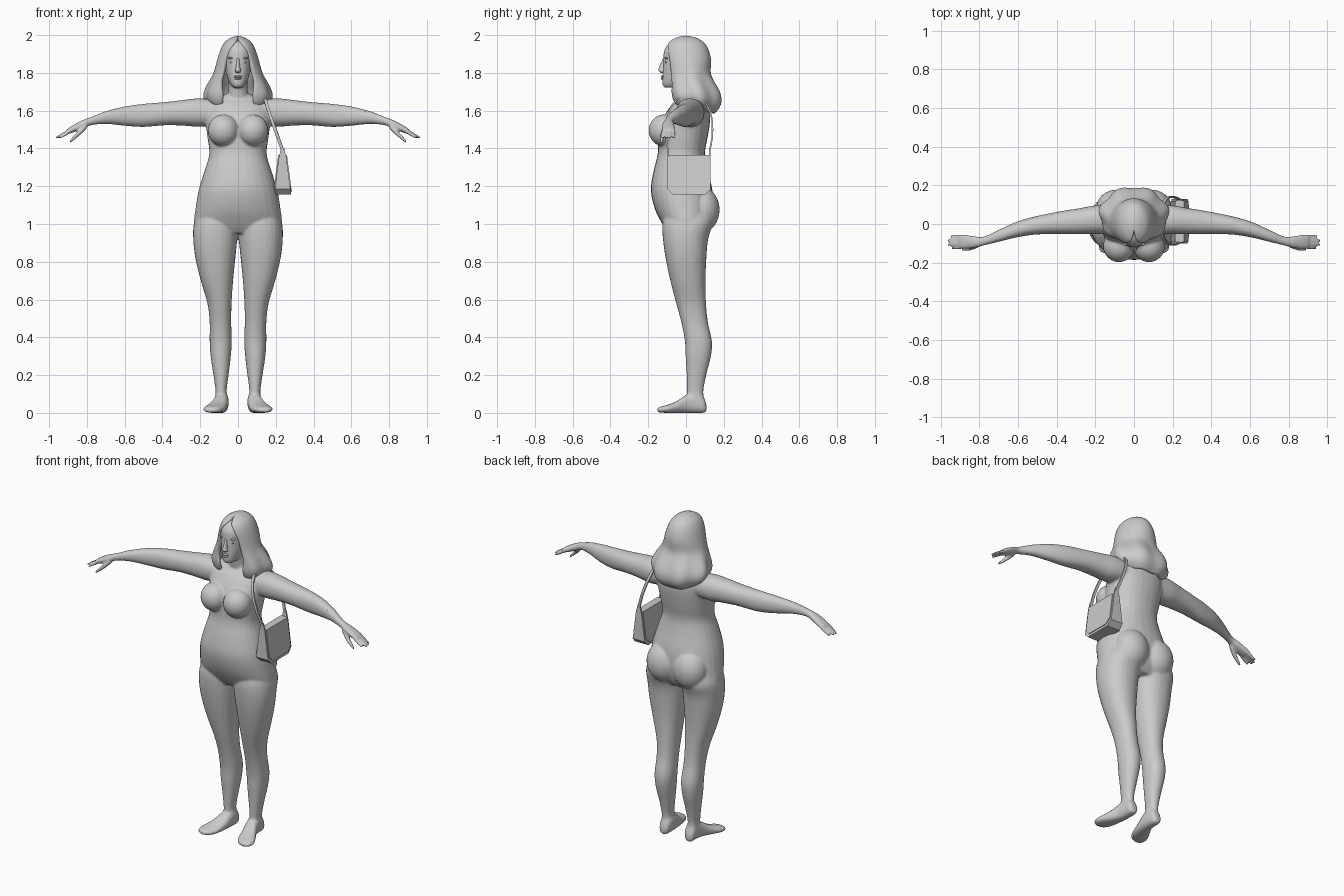
import bpy, bmesh, math
from mathutils import Vector, Matrix

if "Cube" in bpy.data.objects:
    bpy.data.objects.remove(bpy.data.objects["Cube"])

grey = bpy.data.materials.new("plain grey")
grey.diffuse_color = (0.6, 0.6, 0.6, 1)
grey.use_nodes = True
grey.node_tree.nodes["Principled BSDF"].inputs["Base Color"].default_value = grey.diffuse_color


def spline(rings, steps):
    """Smoothly resample a list of equal-length tuples."""
    out = []
    for i in range(len(rings) - 1):
        a, b, c, d = (rings[max(0, min(len(rings) - 1, i + k))] for k in (-1, 0, 1, 2))
        for s in range(steps):
            t = s / steps
            out.append([0.5 * (2*q + (r-p)*t + (2*p-5*q+4*r-e)*t*t + (3*q-p-3*r+e)*t**3)
                        for p, q, r, e in zip(a, b, c, d)])
    return out + [list(rings[-1])]


def loft(bm, axis, rings, n=28, power=2.2, mirror=False, steps=4):
    """Rings are (position on axis, u0, u1, v0, v1), skinned as rounded sections."""
    for side in ((1, -1) if mirror else (1,)):
        loops = []
        for t, u0, u1, v0, v1 in spline(rings, steps):
            loop = []
            for k in range(n):
                a = 2 * math.pi * k / n
                c, s = math.cos(a), math.sin(a)
                u = (u0+u1)/2 + (u1-u0)/2 * math.copysign(abs(c)**(2/power), c)
                v = (v0+v1)/2 + (v1-v0)/2 * math.copysign(abs(s)**(2/power), s)
                x, y, z = {"x": (t, u, v), "y": (u, t, v), "z": (u, v, t)}[axis]
                loop.append(bm.verts.new((x * side, y, z)))
            loops.append(loop)
        faces = [bm.faces.new((p[k], p[(k+1) % n], q[(k+1) % n], q[k]))
                 for p, q in zip(loops, loops[1:]) for k in range(n)]
        faces += [bm.faces.new(loops[0]), bm.faces.new(loops[-1])]
        bmesh.ops.recalc_face_normals(bm, faces=faces)


def ball(bm, centre, size, mirror=False):
    for side in ((1, -1) if mirror else (1,)):
        m = Matrix.Translation((centre[0]*side, centre[1], centre[2])) @ Matrix.Diagonal((*size, 1))
        bmesh.ops.create_uvsphere(bm, u_segments=24, v_segments=16, radius=1, matrix=m)


def finish(name, bm, smooth=True):
    me = bpy.data.meshes.new(name)
    bm.to_mesh(me)
    bm.free()
    me.materials.append(grey)
    ob = bpy.data.objects.new(name, me)
    bpy.context.collection.objects.link(ob)
    for f in me.polygons:
        f.use_smooth = smooth
    return ob


# Body: overlapping lofted parts blended into one skin
bm = bmesh.new()
# torso
loft(bm, "z", [
    (0.95, -.20, .20, -.09, .10), (1.0, -.232, .232, -.125, .13), (1.08, -.225, .225, -.165, .145),
    (1.18, -.208, .208, -.186, .14), (1.28, -.178, .178, -.172, .115), (1.37, -.152, .152, -.15, .10),
    (1.46, -.162, .162, -.145, .115), (1.55, -.172, .172, -.125, .128), (1.62, -.165, .165, -.085, .125),
    (1.66, -.125, .125, -.045, .105), (1.69, -.06, .06, -.02, .08)])
ball(bm, (.078, -.115, 1.495), (.082, .083, .085), True)   # breasts
ball(bm, (.09, .085, 1.075), (.105, .093, .12), True)      # buttocks
# neck and head
loft(bm, "z", [(1.6, -.07, .07, -.03, .09), (1.7, -.052, .052, -.05, .07), (1.8, -.05, .05, -.06, .07)])
loft(bm, "z", [
    (1.722, -.022, .022, -.115, -.05), (1.74, -.04, .04, -.125, .0), (1.775, -.056, .056, -.125, .05),
    (1.82, -.068, .068, -.122, .08), (1.87, -.074, .074, -.12, .09), (1.92, -.07, .07, -.115, .085),
    (1.96, -.05, .05, -.085, .06), (1.975, -.025, .025, -.04, .03)])
# legs
loft(bm, "z", [
    (.08, .055, .12, .005, .095), (.12, .06, .119, .006, .092), (.2, .05, .13, .004, .107),
    (.3, .038, .145, -.002, .132), (.38, .033, .15, -.006, .137), (.48, .036, .15, -.025, .116),
    (.58, .034, .162, -.052, .106), (.7, .026, .197, -.083, .103), (.82, .014, .226, -.108, .108),
    (.92, .004, .237, -.122, .117), (1.0, .0, .234, -.125, .14), (1.06, .02, .21, -.11, .13)], mirror=True)
# feet, turned slightly outwards
loft(bm, "y", [
    (-.152, .125, .155, .006, .022), (-.138, .095, .178, .002, .032), (-.10, .072, .182, 0, .042),
    (-.05, .06, .158, 0, .062), (.0, .052, .132, 0, .095), (.05, .05, .122, 0, .115),
    (.09, .055, .118, 0, .09), (.108, .07, .105, .008, .045)], power=2.4, mirror=True)
# arms and palms
loft(bm, "x", [
    (.10, -.05, .10, 1.53, 1.655), (.2, -.052, .096, 1.515, 1.665), (.28, -.052, .082, 1.52, 1.658),
    (.38, -.052, .066, 1.523, 1.646), (.5, -.054, .042, 1.514, 1.636), (.6, -.068, .014, 1.52, 1.622),
    (.7, -.092, -.03, 1.53, 1.597), (.78, -.112, -.066, 1.522, 1.566), (.83, -.125, -.062, 1.501, 1.546),
    (.88, -.129, -.055, 1.482, 1.519), (.905, -.128, -.056, 1.475, 1.502)], mirror=True)
# fingers
for y0, y1, tip in ((-.118, -.126, .945), (-.101, -.107, .967), (-.084, -.084, .966), (-.066, -.062, .95)):
    rings = []
    for k, r in ((0, .011), (.5, .0105), (1, .006)):
        x, y, z = .885 + (tip-.885)*k, y0 + (y1-y0)*k, 1.495 - .04*k
        rings.append((x, y-r, y+r, z-r, z+r))
    loft(bm, "x", rings, n=12, mirror=True)
# thumbs
loft(bm, "x", [(.80, -.12, -.09, 1.505, 1.535), (.84, -.136, -.106, 1.467, 1.498),
               (.875, -.139, -.117, 1.438, 1.462), (.893, -.137, -.123, 1.426, 1.44)], n=12, mirror=True)
body = finish("body", bm)
mod = body.modifiers.new("blend", "REMESH")
mod.mode, mod.voxel_size, mod.use_smooth_shade = "VOXEL", 0.0065, True
mod = body.modifiers.new("soften", "SMOOTH")
mod.factor, mod.iterations = 0.5, 6
mod = body.modifiers.new("reduce", "DECIMATE")
mod.ratio = 0.3

# Nose
bm = bmesh.new()
loft(bm, "z", [(1.80, -.012, .012, -.135, -.10), (1.812, -.017, .017, -.146, -.10),
               (1.825, -.012, .012, -.144, -.10), (1.875, -.007, .007, -.124, -.10)], n=12)
finish("nose", bm)
# Lips
bm = bmesh.new()
ball(bm, (0, -.123, 1.781), (.021, .010, .006))
ball(bm, (0, -.123, 1.770), (.018, .011, .006))
finish("lips", bm)
# Eyes and brows
bm = bmesh.new()
ball(bm, (.03, -.104, 1.857), (.014, .009, .007), True)
ball(bm, (.032, -.103, 1.878), (.022, .011, .006), True)
finish("eyes_and_brows", bm)

# Hair: an open-fronted shell with wavy ends; (height, half width, front, back, gap in degrees)
bm = bmesh.new()
rows = spline([
    (1.99, .03, -.045, .045, 2), (1.968, .066, -.09, .088, 12), (1.93, .09, -.115, .117, 28),
    (1.87, .11, -.118, .133, 38), (1.80, .13, -.11, .132, 38), (1.745, .16, -.105, .16, 34),
    (1.69, .182, -.105, .192, 28), (1.645, .172, -.092, .188, 30), (1.61, .13, -.065, .15, 38)], 3)
N, loops = 40, []
for z, w, yf, yb, gap in rows:
    g, loop = math.radians(gap), []
    wave = 0.05 * max(0, min(1, (1.82 - z) / .1))
    for k in range(N + 1):
        a = g + (2*math.pi - 2*g) * k / N
        r = 1 + wave * (math.cos(7 * a) - .3)
        drop = .03 * max(0, -math.cos(a)) * max(0, min(1, (1.72 - z) / .1))
        loop.append(bm.verts.new((w*r*math.sin(a), (yf+yb)/2 - (yb-yf)/2*r*math.cos(a), z - drop)))
    loops.append(loop)
for p, q in zip(loops, loops[1:]):
    for k in range(N):
        bm.faces.new((p[k], q[k], q[k+1], p[k+1]))
top = bm.verts.new((0, 0, 1.998))
for k in range(N):
    bm.faces.new((top, loops[0][k], loops[0][k+1]))
bm.faces.new((top, loops[0][N], loops[0][0]))
bmesh.ops.recalc_face_normals(bm, faces=bm.faces[:])
crown = max(bm.faces, key=lambda f: f.calc_center_median().z)
if crown.normal.z < 0:
    bmesh.ops.reverse_faces(bm, faces=bm.faces[:])
hair = finish("hair", bm)
mod = hair.modifiers.new("thickness", "SOLIDIFY")
mod.thickness, mod.offset = 0.025, -1
hair.modifiers.new("rounding", "SUBSURF").levels = 1


def bag_shell(name, outline, taper, cx=.236):
    """Side outline in y,z, widened in x by a height rule."""
    bm = bmesh.new()
    sides = [[bm.verts.new((cx + s*taper(z), y, z)) for y, z in outline] for s in (-1, 1)]
    for loop in sides:
        bm.faces.new(loop)
    for k in range(len(outline)):
        j = (k + 1) % len(outline)
        bm.faces.new((sides[0][k], sides[0][j], sides[1][j], sides[1][k]))
    bmesh.ops.recalc_face_normals(bm, faces=bm.faces[:])
    return finish(name, bm, False)


# Shoulder bag, its raised side panels and end tabs
def width(z):
    return .019 + .026 * (1.36 - z) / .2


bag_shell("bag", [(-.10, 1.36), (-.10, 1.185), (-.07, 1.155), (.10, 1.155), (.13, 1.185), (.13, 1.36)], width)
bag_shell("bag_panels", [(-.09, 1.365), (-.09, 1.20), (-.06, 1.17), (.09, 1.17), (.12, 1.20), (.12, 1.365)],
          lambda z: width(z) + .005)
for name, y in (("front_tab", -.10), ("back_tab", .122)):
    bag_shell(name, [(y, 1.35), (y + .008, 1.35), (y + .008, 1.405), (y, 1.405)],
              lambda z: .02 if z < 1.38 else .008)

# Shoulder strap: a flat ribbon over the shoulder
path = spline([(.236, -.096, 1.39), (.20, -.108, 1.49), (.165, -.092, 1.59), (.145, -.05, 1.655),
               (.14, .02, 1.682), (.148, .09, 1.655), (.17, .132, 1.58), (.205, .14, 1.48), (.236, .126, 1.39)], 4)
bm, loops = bmesh.new(), []
for i, p in enumerate(path):
    d = (Vector(path[min(i+1, len(path)-1)]) - Vector(path[max(i-1, 0)])).normalized()
    across = (Vector((1, 0, 0)) - d * d.x).normalized()
    out = d.cross(across)
    loops.append([bm.verts.new(Vector(p) + across*a*.008 + out*b*.004)
                  for a, b in ((-1, -1), (1, -1), (1, 1), (-1, 1))])
for p, q in zip(loops, loops[1:]):
    for k in range(4):
        bm.faces.new((p[k], p[(k+1) % 4], q[(k+1) % 4], q[k]))
bm.faces.new(loops[0])
bm.faces.new(loops[-1])
bmesh.ops.recalc_face_normals(bm, faces=bm.faces[:])
finish("strap", bm, False)
